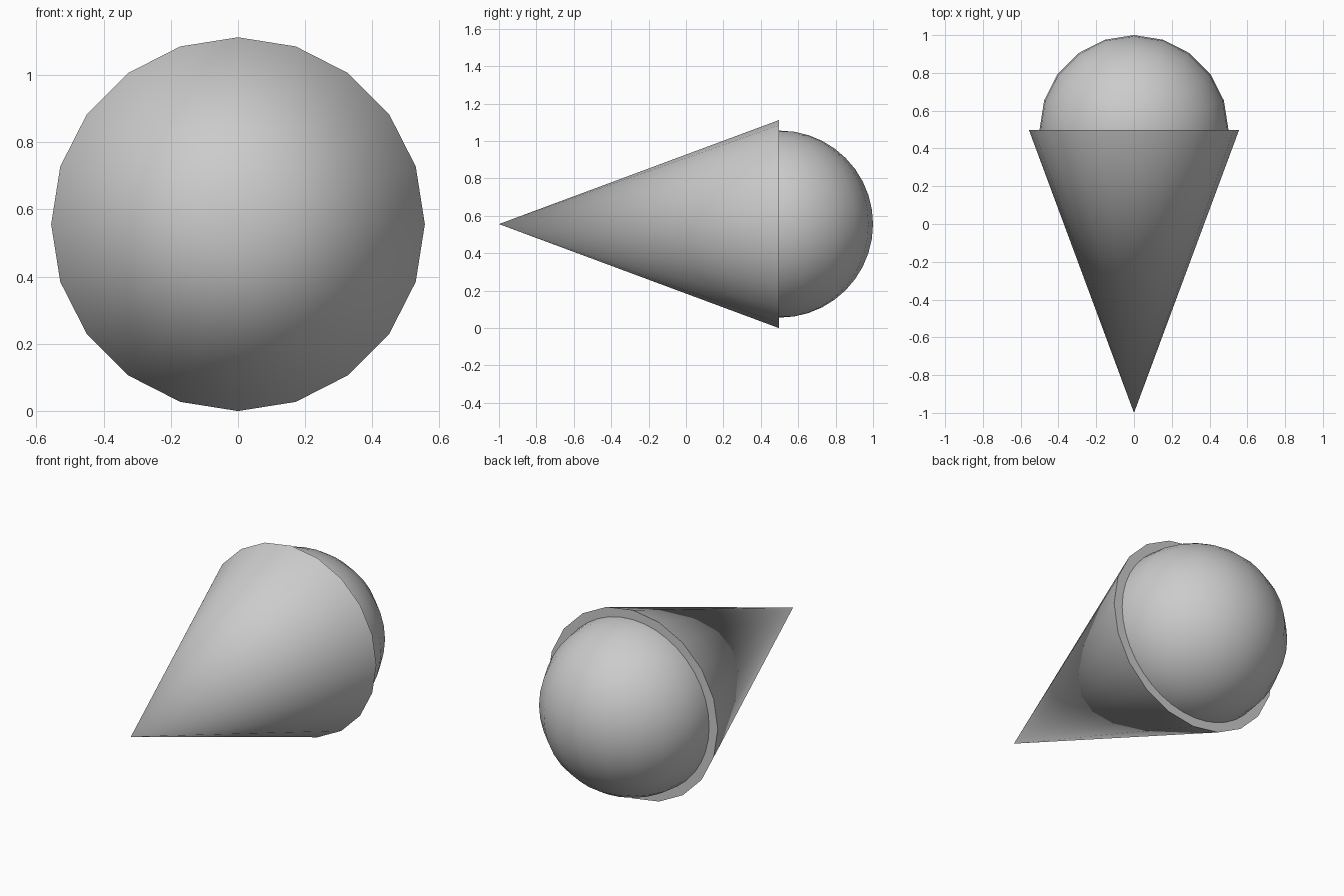
import bpy
import math

if "Cube" in bpy.data.objects:
    bpy.data.objects.remove(bpy.data.objects["Cube"])

RIM_Y, TIP_Y = 0.497, -1.0
RIM_R, BALL_R = 0.556, 0.5
AXIS_Z = RIM_R


def finish(name):
    obj = bpy.context.object
    obj.name = name
    bpy.ops.object.transform_apply(location=False, rotation=True, scale=True)
    bpy.ops.object.shade_smooth_by_angle(angle=math.radians(30))
    return obj


# Wafer cone lying down, tip towards the front, closed flat at the rim
bpy.ops.mesh.primitive_cone_add(
    vertices=20, radius1=RIM_R, radius2=0, depth=RIM_Y - TIP_Y,
    location=(0, (RIM_Y + TIP_Y) / 2, AXIS_Z), rotation=(math.pi / 2, 0, 0))
finish("wafer_cone")

# Ice cream scoop, half sunk into the cone
bpy.ops.mesh.primitive_uv_sphere_add(
    segments=20, ring_count=20, radius=BALL_R, location=(0, 0.5, AXIS_Z))
finish("ice_cream_scoop")
